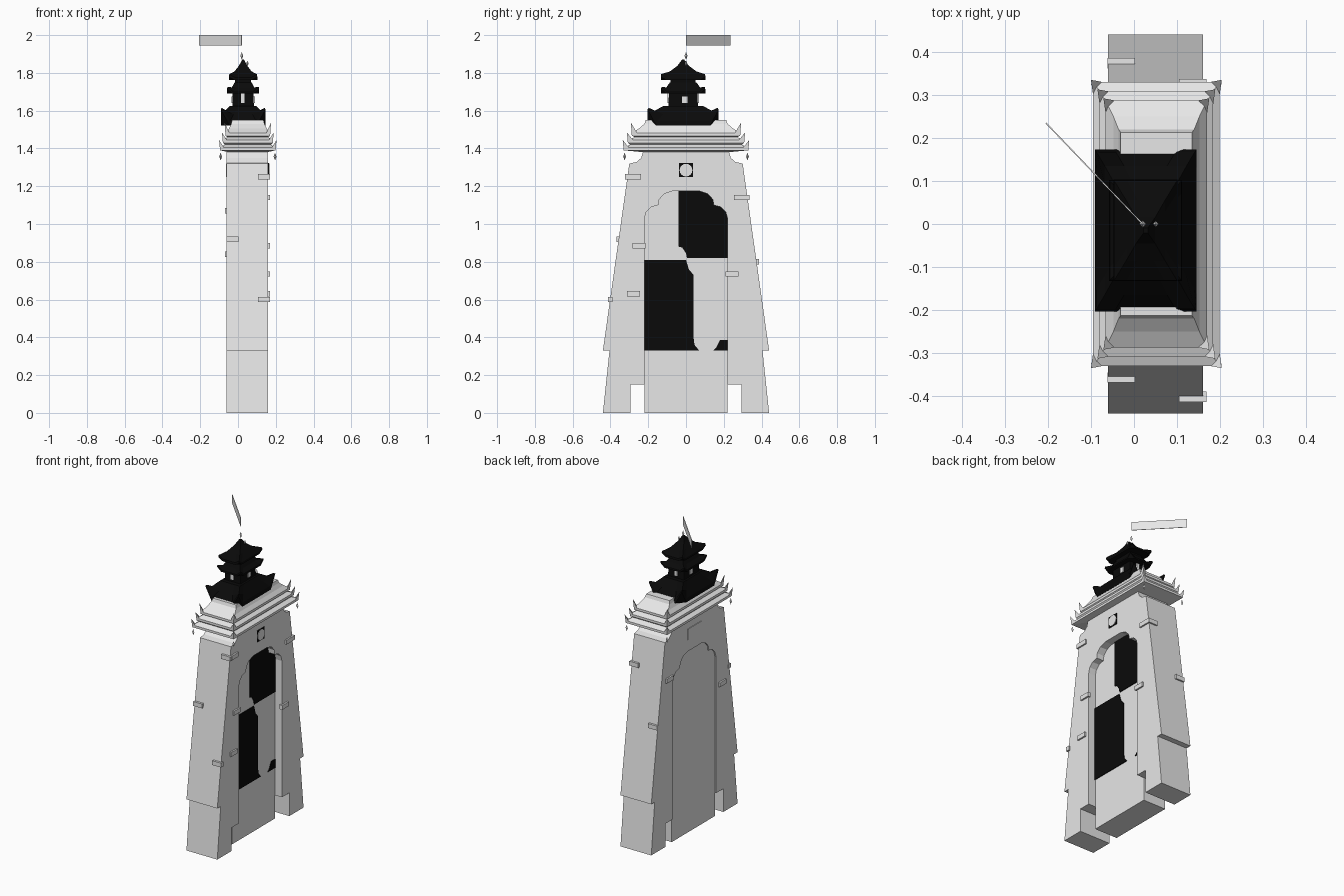
import bpy, bmesh, math
from mathutils import Vector

if "Cube" in bpy.data.objects:
    bpy.data.objects.remove(bpy.data.objects["Cube"])


def material(name, c):
    m = bpy.data.materials.new(name)
    m.diffuse_color = (c, c, c, 1)
    m.use_nodes = True
    m.node_tree.nodes["Principled BSDF"].inputs["Base Color"].default_value = m.diffuse_color
    return m


STONE = material("pale_stone", 0.8)
BLACK = material("black_paint", 0.003)


def finish(name, bm, mat):
    bmesh.ops.recalc_face_normals(bm, faces=bm.faces)
    me = bpy.data.meshes.new(name)
    bm.to_mesh(me)
    bm.free()
    me.materials.append(mat)
    ob = bpy.data.objects.new(name, me)
    bpy.context.collection.objects.link(ob)
    return ob


def slab(name, pts, x0, x1, mat=STONE):
    """Profile in (y, z) extruded along x."""
    bm = bmesh.new()
    a = [bm.verts.new((x0, y, z)) for y, z in pts]
    b = [bm.verts.new((x1, y, z)) for y, z in pts]
    n = len(pts)
    for i in range(n):
        bm.faces.new((a[i], a[(i + 1) % n], b[(i + 1) % n], b[i]))
    caps = [bm.faces.new(a), bm.faces.new(b)]
    bmesh.ops.recalc_face_normals(bm, faces=bm.faces)
    bmesh.ops.triangulate(bm, faces=caps)
    return finish(name, bm, mat)


def box(name, x0, x1, y0, y1, z0, z1, mat=STONE):
    return slab(name, [(y0, z0), (y1, z0), (y1, z1), (y0, z1)], x0, x1, mat)


def loft(name, cx, cy, rings, mat, d=0.04):
    """Rectangular rings (half x, half y, z, corner lift) joined into a solid."""
    bm = bmesh.new()
    loops = []
    for hx, hy, z, lift in rings:
        e = min(d, hx * 0.6, hy * 0.6)
        loop = []
        for sx, sy in ((1, 1), (-1, 1), (-1, -1), (1, -1)):
            p = [(sx * hx, sy * (hy - e), z), (sx * hx, sy * hy, z + lift),
                 (sx * (hx - e), sy * hy, z)]
            if sx * sy < 0:
                p.reverse()
            loop += [bm.verts.new((cx + x, cy + y, zz)) for x, y, zz in p]
        loops.append(loop)
    for a, b in zip(loops, loops[1:]):
        for i in range(12):
            j = (i + 1) % 12
            bm.faces.new((a[i], a[j], b[j], b[i]))
    bmesh.ops.triangulate(bm, faces=[bm.faces.new(loops[0]), bm.faces.new(loops[-1])])
    return finish(name, bm, mat)


def hull(name, pts, mat=STONE):
    bm = bmesh.new()
    for p in pts:
        bm.verts.new(p)
    bmesh.ops.convex_hull(bm, input=bm.verts)
    return finish(name, bm, mat)


def diamond(name, x, y, z, r, h):
    hull(name, [(x + r, y, z), (x - r, y, z), (x, y + r, z), (x, y - r, z),
                (x, y, z + h), (x, y, z - h)])


def mirrored(half):
    return half + [(-y, z) for y, z in reversed(half)]


# Tapered tower body with lobed arch and notched feet
arch = [(-.22, 1.03), (-.21, 1.065), (-.185, 1.09), (-.147, 1.10),
        (-.142, 1.13), (-.115, 1.16), (-.07, 1.175)]
outer = [(-.44, 0), (-.405, .33), (-.44, .33), (-.30, 1.32),
         (-.262, 1.328), (-.237, 1.35), (-.225, 1.392)]
inner = [(-.295, 0), (-.295, .15), (-.22, .15)] + arch
slab("tower_body", mirrored(outer) + mirrored(inner)[::-1], -.06, .16)

# Recessed door panel filling the arch
slab("door_panel", mirrored([(-.22, 0)] + arch), -.052, .11)

# Black painted door areas
slab("upper_door_paint", [(-.04, .88), (-.02, .875), (0, .845), (.005, .82), (.22, .82)]
     + [(-y, z) for y, z in arch] + [(-.04, 1.175)], .11, .115, BLACK)
slab("lower_door_paint", [(-.22, .33), (.07, .33), (.045, .36), (.04, .40), (.04, .73),
     (.015, .76), (0, .81), (-.22, .81)], .11, .115, BLACK)
slab("corner_door_paint", [(.145, .33), (.22, .33), (.22, .385), (.18, .385), (.16, .345)],
     .11, .115, BLACK)

# Round window on a black square, and plain back window plate
box("window_square", .158, .163, -.037, .037, 1.248, 1.322, BLACK)
slab("window_disc", [(.034 * math.cos(i * math.pi / 8), 1.285 + .034 * math.sin(i * math.pi / 8))
     for i in range(16)], .16, .166)
box("back_window", -.064, -.058, -.07, .07, 1.25, 1.32)

# Protruding bricks on the front (+x), back and ends
for y, z in ((-.272, 1.25), (-.248, .885), (-.278, .63), (.287, 1.14), (.243, .735)):
    box("brick", .15, .17, y - .034, y + .034, z - .014, z + .014)
for y, z in ((.26, 1.07), (-.28, .84)):
    box("back_brick", -.07, -.05, y - .034, y + .034, z - .014, z + .014)
for x, z, s in ((-.03, .92, -1), (.137, .60, -1), (.137, 1.25, -1), (.137, 1.14, 1), (-.03, .80, 1)):
    y = s * (.44 - .14 * (z - .33) / .99)
    box("end_brick", x - .032, x + .032, y - .012, y + .012, z - .014, z + .014)

# Tiered cornice
CX = .052
loft("cornice", CX, 0, [
    (.10, .225, 1.38, 0), (.147, .33, 1.39, 0), (.147, .33, 1.405, 0),
    (.122, .295, 1.42, 0), (.132, .308, 1.43, 0), (.132, .308, 1.445, 0),
    (.108, .27, 1.46, 0), (.118, .287, 1.467, 0), (.118, .287, 1.482, 0),
    (.10, .25, 1.505, 0), (.088, .22, 1.53, 0), (.083, .213, 1.55, 0)], STONE)

# Upturned corner points and hanging pendants
for sx in (-1, 1):
    for sy in (-1, 1):
        for hx, hy, z, h in ((.147, .33, 1.39, .055), (.132, .308, 1.43, .055),
                             (.118, .287, 1.467, .07)):
            c = Vector((CX + sx * hx, sy * hy, z))
            hull("corner_point", [c, c + Vector((-sx * .022, 0, .012)),
                                  c + Vector((0, -sy * .03, .012)),
                                  c + Vector((sx * .005, sy * .005, h))])
        diamond("pendant", CX + sx * .144, sy * .325, 1.357, .008, .02)

# Black pagoda: three curved roofs and two storeys
PX, PY = .027, -.015
loft("lower_roof", PX, PY, [(.118, .188, 1.522, .085), (.114, .182, 1.545, .07),
     (.095, .15, 1.58, .02), (.07, .105, 1.625, 0)], BLACK, .045)
loft("lower_storey", PX, PY, [(.058, .08, 1.56, 0), (.055, .075, 1.71, 0)], BLACK)
loft("middle_roof", PX, PY, [(.085, .117, 1.69, .025), (.083, .115, 1.70, .025),
     (.06, .09, 1.722, 0), (.045, .07, 1.75, 0)], BLACK, .03)
loft("upper_storey", PX, PY, [(.042, .066, 1.72, 0), (.042, .066, 1.79, 0)], BLACK)
loft("top_roof", PX, PY, [(.075, .118, 1.762, .018), (.073, .116, 1.775, .018),
     (.045, .07, 1.808, 0), (.022, .03, 1.838, 0), (.005, .006, 1.87, 0)], BLACK, .03)

# Pale openings of the lower storey
for s in (-1, 1):
    box("side_opening", PX + s * .058 - .004, PX + s * .058 + .004, PY - .006, PY + .022, 1.64, 1.675)
    box("end_opening", PX - .012, PX + .008, PY + s * .079 - .004, PY + s * .079 + .004, 1.64, 1.69)

# Finial diamonds and slanted flag
diamond("finial", .02, 0, 1.89, .008, .02)
diamond("small_finial", .05, 0, 1.85, .007, .015)
ends = ((.02, 0), (-.205, .235))
hull("flag", [(x + o, y + o, z) for x, y in ends for z in (1.945, 2.0) for o in (-.001, .001)])
